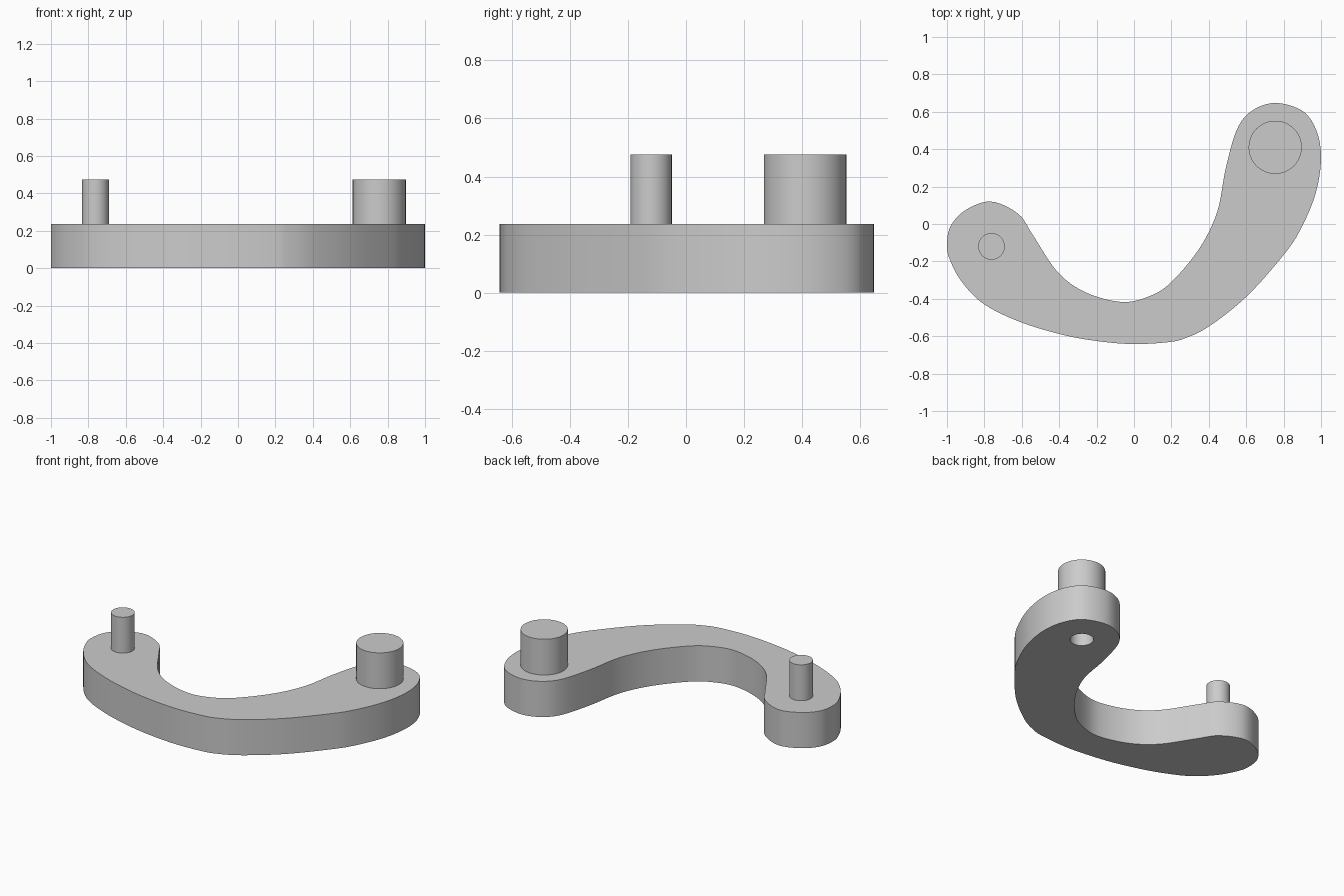
import bpy
import bmesh
import math
from mathutils import Vector

if "Cube" in bpy.data.objects:
    bpy.data.objects.remove(bpy.data.objects["Cube"], do_unlink=True)

BODY_TOP, PEG_TOP = 0.237, 0.475
LARGE_END, SMALL_END = (0.755, 0.41), (-0.762, -0.12)
LARGE_R, SMALL_R = 0.142, 0.071

grey = bpy.data.materials.new("plain grey")
grey.use_nodes = True
grey.diffuse_color = (0.6, 0.6, 0.6, 1)
grey.node_tree.nodes["Principled BSDF"].inputs["Base Color"].default_value = (0.6, 0.6, 0.6, 1)


def smooth_loop(points, steps=6):
    """Closed Catmull-Rom curve through the points."""
    out, n = [], len(points)
    for i in range(n):
        a, b, c, d = (Vector(points[(i + k) % n]) for k in (-1, 0, 1, 2))
        for s in range(steps):
            t = s / steps
            out.append(0.5 * (2 * b + (c - a) * t + (2 * a - 5 * b + 4 * c - d) * t ** 2
                              + (3 * b - a - 3 * c + d) * t ** 3))
    return out


def circle(centre, radius, sides=64):
    angles = [math.tau * i / sides for i in range(sides)]
    return [Vector((centre[0] + radius * math.cos(a), centre[1] + radius * math.sin(a)))
            for a in angles]


def prism(name, outline, z0, z1):
    """Extrude a flat outline from z0 up to z1."""
    bm = bmesh.new()
    face = bm.faces.new([bm.verts.new((p.x, p.y, z0)) for p in outline])
    ret = bmesh.ops.extrude_face_region(bm, geom=[face], use_keep_orig=True)
    top = [v for v in ret["geom"] if isinstance(v, bmesh.types.BMVert)]
    bmesh.ops.translate(bm, verts=top, vec=(0, 0, z1 - z0))
    bmesh.ops.recalc_face_normals(bm, faces=bm.faces[:])
    mesh = bpy.data.meshes.new(name)
    bm.to_mesh(mesh)
    bm.free()
    mesh.materials.append(grey)
    obj = bpy.data.objects.new(name, mesh)
    bpy.context.collection.objects.link(obj)
    return obj


def smooth(obj):
    bpy.ops.object.select_all(action="DESELECT")
    obj.select_set(True)
    bpy.context.view_layer.objects.active = obj
    bpy.ops.object.shade_smooth_by_angle(angle=math.radians(30))


# Curved link body: small end, inner bend, large end, outer bend
outline = [
    (-1, -.11), (-.98, -.01), (-.9, .075), (-.765, .12), (-.62, .055), (-.54, -.06),
    (-.41, -.255), (-.26, -.365), (-.065, -.417), (.085, -.385), (.2, -.31),
    (.35, -.13), (.445, .065), (.49, .295), (.55, .505), (.63, .605), (.755, .647),
    (.9, .605), (.975, .5), (1, .35), (.97, .16), (.89, -.03), (.8, -.165),
    (.605, -.385), (.405, -.545), (.275, -.61), (.18, -.632), (0, -.642),
    (-.18, -.628), (-.37, -.595), (-.6, -.527), (-.8, -.43), (-.92, -.31), (-.985, -.19)]
body = prism("link_body", smooth_loop(outline), 0, BODY_TOP)

# Socket under the large end, sized for the small peg
cutter = prism("socket_cutter", circle(LARGE_END, SMALL_R), -0.1, BODY_TOP - 0.002)
cutter.hide_render = True
cut = body.modifiers.new("socket", "BOOLEAN")
cut.operation, cut.solver, cut.object = "DIFFERENCE", "EXACT", cutter
bpy.context.view_layer.objects.active = body
bpy.ops.object.modifier_apply(modifier=cut.name)
bpy.data.objects.remove(cutter, do_unlink=True)
smooth(body)

# Upright pegs, bedded slightly into the body
for name, centre, radius in (("large_peg", LARGE_END, LARGE_R), ("small_peg", SMALL_END, SMALL_R)):
    smooth(prism(name, circle(centre, radius), BODY_TOP - 0.001, PEG_TOP))
